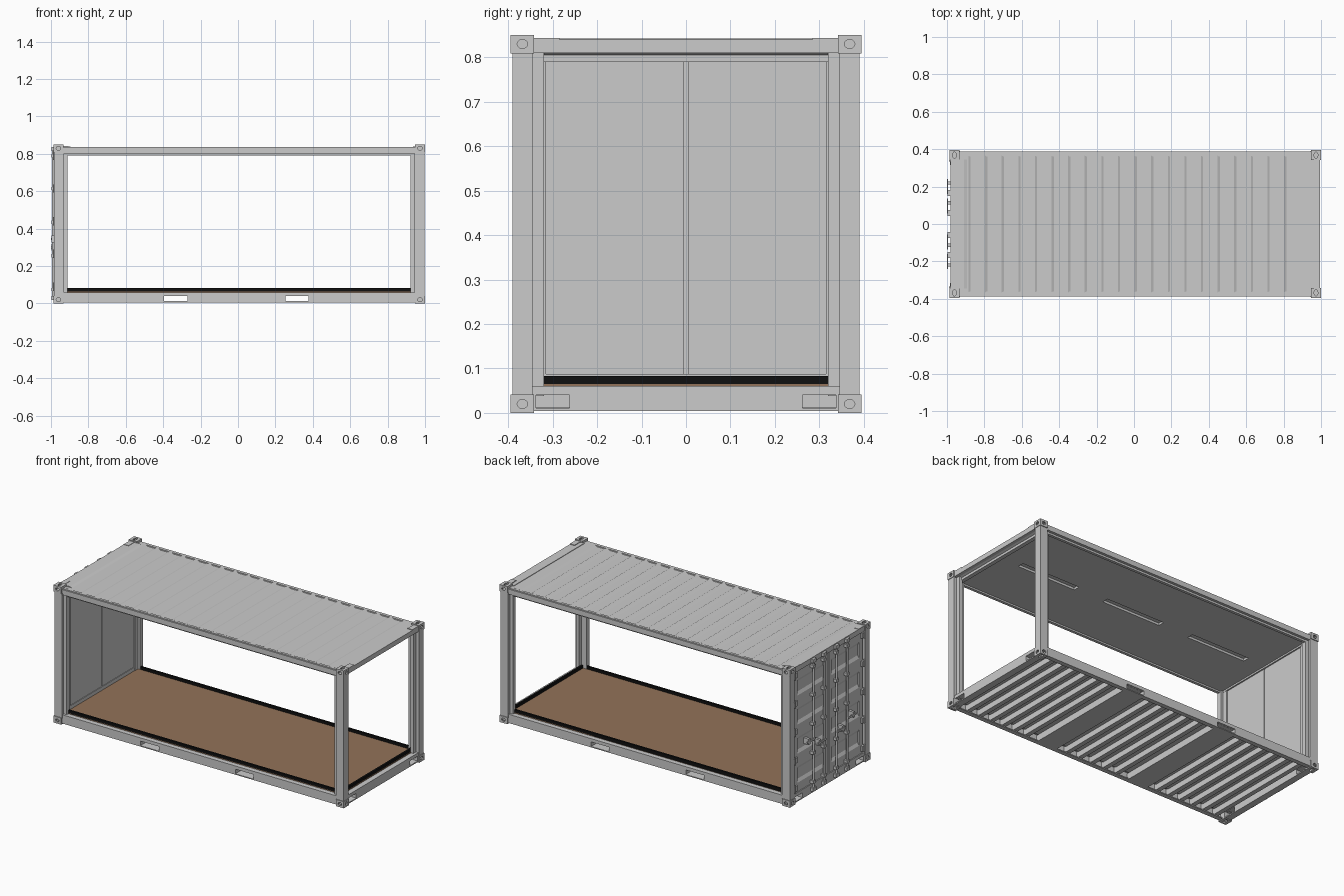
import bpy, bmesh, math
from mathutils import Matrix, Vector

if "Cube" in bpy.data.objects:
    bpy.data.objects.remove(bpy.data.objects["Cube"])

CX = 0.0065                                   # middle of the frame in x
CORNERS = [(sx, sy) for sx in (-1, 1) for sy in (-1, 1)]


def material(name, color):
    m = bpy.data.materials.new(name)
    m.diffuse_color = color
    m.use_nodes = True
    m.node_tree.nodes["Principled BSDF"].inputs["Base Color"].default_value = m.diffuse_color
    return m


BROWN = material("plywood", (0.29, 0.17, 0.10, 1))
BLACK = material("rubber", (0.005, 0.005, 0.005, 1))


def finish(name, bm, mat=None):
    bmesh.ops.recalc_face_normals(bm, faces=bm.faces)
    me = bpy.data.meshes.new(name)
    bm.to_mesh(me)
    bm.free()
    ob = bpy.data.objects.new(name, me)
    bpy.context.collection.objects.link(ob)
    if mat:
        me.materials.append(mat)
    return ob


def box(name, x0, x1, y0, y1, z0, z1, mat=None):
    bm = bmesh.new()
    size = (abs(x1 - x0), abs(y1 - y0), abs(z1 - z0))
    mid = Vector((x0 + x1, y0 + y1, z0 + z1)) / 2
    bmesh.ops.create_cube(bm, size=1, matrix=Matrix.Translation(mid) @ Matrix.Diagonal((*size, 1)))
    return finish(name, bm, mat)


def prism(name, pts, axis, lo, hi, mat=None):
    """Extrude a 2D outline along axis; pts hold the other two coordinates in order."""
    bm = bmesh.new()
    vs = []
    for a, b in pts:
        co = [a, b]
        co.insert(axis, lo)
        vs.append(bm.verts.new(co))
    face = bm.faces.new(vs)
    ext = bmesh.ops.extrude_face_region(bm, geom=[face])
    move = [0, 0, 0]
    move[axis] = hi - lo
    bmesh.ops.translate(bm, vec=move, verts=[v for v in ext["geom"] if isinstance(v, bmesh.types.BMVert)])
    return finish(name, bm, mat)


def rod(name, center, axis, length, ra, rb=None, sides=20):
    """Round or oval cylinder along an axis (ra, rb are the radii across it)."""
    rb = rb or ra
    n = sides
    others = [i for i in range(3) if i != axis]
    pts = [(center[others[0]] + ra * math.cos(2 * math.pi * i / n),
            center[others[1]] + rb * math.sin(2 * math.pi * i / n)) for i in range(n)]
    return prism(name, pts, axis, center[axis] - length / 2, center[axis] + length / 2)


def cut(obs, cutters):
    for ob in obs:
        for c in cutters:
            m = ob.modifiers.new("cut", "BOOLEAN")
            m.operation, m.solver, m.object = "DIFFERENCE", "EXACT", c
        dg = bpy.context.evaluated_depsgraph_get()
        me = bpy.data.meshes.new_from_object(ob.evaluated_get(dg))
        ob.modifiers.clear()
        ob.data = me
    for c in cutters:
        bpy.data.objects.remove(c)


# Corner castings: one hollow block with oval holes, mirrored to eight corners
cast = box("corner_casting", -.054, 0, -.053, 0, -.041, 0)
cut([cast], [box("c", -.047, -.007, -.046, -.007, -.034, -.007),
             rod("c", (0, -.027, -.02), 0, .03, .012, .010),
             rod("c", (-.027, 0, -.02), 1, .03, .012, .010),
             rod("c", (-.027, -.027, 0), 2, .03, .010, .017)])
for sx, sy in CORNERS:
    for sz in (-1, 1):
        bm = bmesh.new()
        bm.from_mesh(cast.data)
        at = Matrix.Translation((CX + sx * .9935, sy * .395, .425 + sz * .425))
        bmesh.ops.transform(bm, matrix=at @ Matrix.Diagonal((sx, sy, sz, 1)), verts=bm.verts)
        finish("corner_casting", bm)
bpy.data.objects.remove(cast)

# Corner posts with stepped inner flanges
POST = [(.990, .390), (.937, .390), (.937, .374), (.917, .374), (.917, .345), (.950, .345),
        (.950, .32), (.970, .32), (.970, .345), (.990, .345)]
for sx, sy in CORNERS:
    prism("corner_post", [(CX + sx * u, sy * v) for u, v in POST], 2, .038, .812)

# Side rails, top and bottom
x0, x1 = CX - .94, CX + .94
rails = []
for sy in (-1, 1):
    rails.append(prism("bottom_side_rail", [(sy * a, b) for a, b in
                 [(.388, .006), (.388, .06), (.34, .06), (.34, .053), (.376, .053), (.376, .012),
                  (.36, .012), (.36, .006)]], 0, x0, x1))
    prism("top_side_rail", [(sy * a, b) for a, b in
          [(.388, .802), (.388, .834), (.362, .834), (.355, .815), (.355, .79), (.372, .79), (.372, .802)]],
          0, x0, x1)

# Forklift pockets through the base
POCKETS = [(-.396, -.27), (.254, .377)]
tubes = [box("forklift_pocket", a - .006, b + .006, -.375, .375, .006, .046) for a, b in POCKETS]
cut(rails + tubes, [box("c", a, b, -.5, .5, .012, .040) for a, b in POCKETS])

# Cross members under the floor
members = [.46 + .083 * i for i in range(6)] + [-.185 + .0885 * i for i in range(5)] \
    + [-.475 - .083 * i for i in range(6)]
for x in members:
    prism("cross_member", [(x + a, b) for a, b in
          [(-.014, .05), (-.014, .044), (.008, .044), (.008, .018), (-.014, .018), (-.014, .012),
           (.014, .012), (.014, .05)]], 1, -.377, .377)

# Floor, steel underside and black kerb on the three open sides
box("floor_underside", -.94, .965, -.36, .36, .046, .051)
box("floor", -.935, .96, -.358, .358, .051, .065, BROWN)
for sy in (-1, 1):
    box("floor_kerb", -.925, .955, sy * .346, sy * .358, .062, .082, BLACK)
box("floor_kerb_end", .945, .957, -.35, .35, .063, .083, BLACK)

# End sills with corner pockets, and end headers
sills = []
for sx in (-1, 1):
    a, b = CX + sx * .945, CX + sx * .986
    sills.append(box("end_sill", a, b, -.345, .345, .004, .06))
    prism("end_header", [(CX + sx * u, v) for u, v in
          [(.988, .81), (.988, .840), (.93, .840), (.93, .79), (.955, .79), (.955, .805), (.968, .81)]],
          1, -.345, .345)
cut(sills, [box("c", -1.1, 1.1, sy * .262, sy * .338, .011, .040) for sy in (-1, 1)])
for sx, sy in CORNERS:
    box("roof_corner_plate", CX + sx * .988, CX + sx * .955, sy * .285, sy * .345, .838, .844)

# Roof: corrugated sheet with flat ends
TOP, LOW, STEP = .837, .831, .0888
outline = [(-.94, .82), (-.94, TOP)]
for i in range(20):
    x = -.885 + i * STEP
    outline += [(x, TOP), (x + .012, LOW), (x + .060, LOW), (x + .074, TOP)]
outline += [(.95, TOP), (.95, .82)]
prism("corrugated_roof", outline, 1, -.366, .366)
for sy in (-1, 1):
    box("roof_edge", x0, x1, sy * .364, sy * .380, .82, .8365)
prism("roof_door_plate", [(-.982, .83), (-.982, .842), (-.91, .842), (-.89, .836), (-.89, .83)],
      1, -.345, .345)

# Ceiling with three light slots
ceiling = box("ceiling", -.94, .95, -.36, .36, .80, .822)
cut([ceiling], [box("c", x - .2, x + .2, -.02, .02, .78, .814) for x in (-.6, .006, .61)])

# Doors at the left end, with four pressed panels each
for sy in (-1, 1):
    door = box("door_leaf", -.974, -.932, sy * .004, sy * .335, .06, .812)
    cutters = []
    for i in range(4):
        z = .165 + i * .18
        c = prism("c", [(-.99, z - .058), (-.974, z - .05), (-.964, z - .032),
                        (-.964, z + .032), (-.974, z + .05), (-.99, z + .058)], 1, sy * .03, sy * .30)
        cutters.append(c)
    cut([door], cutters)
    # Lock rods, guides, keepers, handles and hinges
    for y in (.06, .165):
        rod("lock_rod", (-.988, sy * y, .425), 2, .81, .006, sides=12)
        for z in (.075, .255, .435, .615, .79):
            box("rod_guide", -.996, -.972, sy * y - .012, sy * y + .012, z - .009, z + .009)
        for z in (.03, .825):
            box("rod_keeper", -.997, -.978, sy * y - .016, sy * y + .016, z - .011, z + .011)
        hz = .30 if y < .1 else .345
        box("door_handle", -1.0, -.994, sy * (y - .005), sy * (y + .075), hz - .006, hz + .006)
        box("handle_catch", -.998, -.964, sy * (y + .045), sy * (y + .062), hz - .018, hz + .018)
    for i in range(5):
        z = .09 + i * .175
        if z < .8:
            box("door_hinge", -.985, -.968, sy * .315, sy * .35, z - .016, z + .016)
            rod("hinge_pin", (-.984, sy * .338, z), 2, .045, .005, sides=10)
    box("door_inner_edge", -.945, -.925, sy * .315, sy * .345, .06, .81)
box("door_seal", -.968, -.936, -.005, .005, .062, .81)
box("door_inner_sill", -.945, -.928, -.32, .32, .06, .087)
box("door_inner_head", -.945, -.928, -.32, .32, .79, .81)

# Smooth only the gentle angles of round parts
for ob in bpy.data.objects:
    ob.select_set(ob.name.startswith(("lock_rod", "hinge_pin", "corner_casting")))
    if ob.select_get():
        bpy.context.view_layer.objects.active = ob
bpy.ops.object.shade_smooth_by_angle(angle=math.radians(40))
